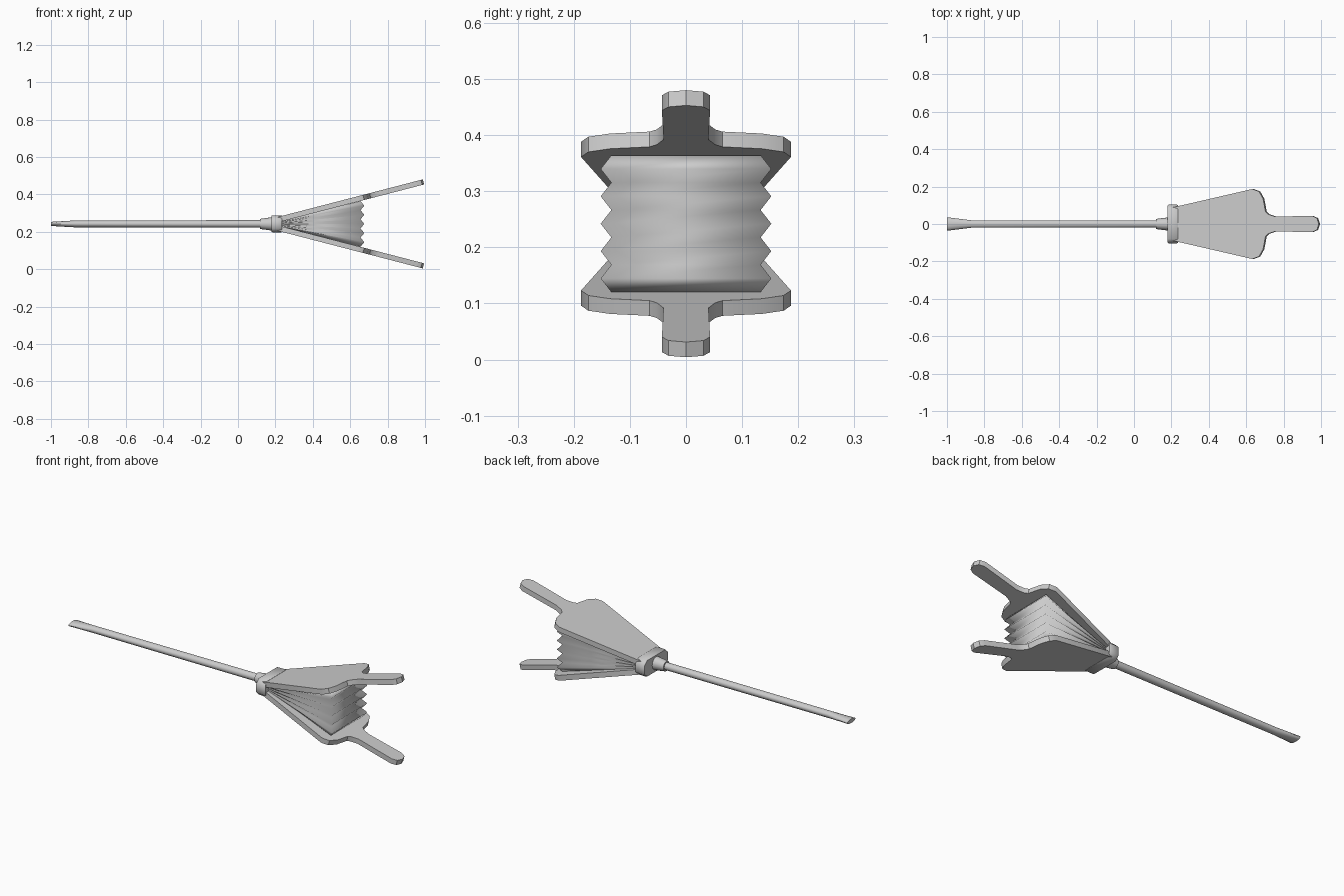
import bpy, bmesh, math
from mathutils import Vector

cube = bpy.data.objects.get("Cube")
if cube:
    bpy.data.objects.remove(cube)

MID = 0.242      # height of the centre line
SLOPE = 0.259    # rise of each board along x

grey = bpy.data.materials.new("plain grey")
grey.use_nodes = True
colour = (0.6, 0.6, 0.6, 1)
grey.diffuse_color = colour
grey.node_tree.nodes["Principled BSDF"].inputs["Base Color"].default_value = colour


def finish(name, bm, angle=None):
    """Turn a bmesh into a named object, smooth below the given angle."""
    bmesh.ops.recalc_face_normals(bm, faces=bm.faces)
    mesh = bpy.data.meshes.new(name)
    bm.to_mesh(mesh)
    bm.free()
    mesh.materials.append(grey)
    ob = bpy.data.objects.new(name, mesh)
    bpy.context.collection.objects.link(ob)
    if angle:
        bpy.ops.object.select_all(action='DESELECT')
        ob.select_set(True)
        bpy.context.view_layer.objects.active = ob
        bpy.ops.object.shade_smooth_by_angle(angle=math.radians(angle))
    return ob


def loft(name, rings, angle):
    """Skin closed rings of points and cap both ends."""
    bm = bmesh.new()
    loops = [[bm.verts.new(p) for p in ring] for ring in rings]
    n = len(loops[0])
    for a, b in zip(loops, loops[1:]):
        for i in range(n):
            j = (i + 1) % n
            bm.faces.new((a[i], a[j], b[j], b[i]))
    bm.faces.new(loops[0])
    bm.faces.new(loops[-1])
    return finish(name, bm, angle)


def oval(x, ry, rz, sides=16):
    return [(x, ry * math.cos(math.tau * i / sides),
             MID + rz * math.sin(math.tau * i / sides)) for i in range(sides)]


# Long pipe with a flattened, flared tip
loft("pipe", [oval(-1, 0.036, 0.011), oval(-0.87, 0.02, 0.0185),
              oval(0.13, 0.02, 0.02)], 40)

# Tapered socket holding the pipe
loft("pipe_socket", [oval(0.118, 0.027, 0.027), oval(0.19, 0.036, 0.037)], 40)


# Chamfered collar clamping the boards
def collar_ring(x, s):
    half = [(0.103, 0.024), (0.08, 0.045), (-0.08, 0.045), (-0.103, 0.024)]
    pts = half + [(-y, -z) for y, z in half]
    return [(x, y * s, MID + z * s) for y, z in pts]


loft("collar", [collar_ring(0.18, 0.97), collar_ring(0.185, 1),
                collar_ring(0.23, 1), collar_ring(0.235, 0.97)], 50)

# Two paddle boards with handles, mirrored about the centre line
side = [(0.21, 0.088), (0.64, 0.187), (0.675, 0.174), (0.697, 0.135),
        (0.71, 0.065), (0.725, 0.052), (0.76, 0.04), (0.96, 0.043),
        (0.985, 0.031)]
outline = side + [(0.995, 0)] + [(x, -y) for x, y in reversed(side)]
normal = Vector((-SLOPE, 0, 1)).normalized()
for name, sign in (("top_board", 1), ("bottom_board", -1)):
    bm = bmesh.new()
    inner = [Vector((x, y, 0.014 + SLOPE * (x - 0.235))) for x, y in outline]
    face = bm.faces.new([bm.verts.new(p) for p in inner])
    ext = bmesh.ops.extrude_face_region(bm, geom=[face])
    new = [v for v in ext["geom"] if isinstance(v, bmesh.types.BMVert)]
    bmesh.ops.translate(bm, verts=new, vec=normal * 0.028)
    for v in bm.verts:
        v.co.z = MID + sign * v.co.z
    finish(name, bm, 35)

# Pleated bellows: layers fanning out from the collar, alternating in and out
PLEATS = 5
layers = []
for i in range(2 * PLEATS + 1):
    t = 1 - i / PLEATS
    out = i % 2
    back_x = 0.675 if out else 0.655
    back_y = 0.152 if out else 0.133
    near_y = 0.072 if out else 0.066
    near_z, back_z = MID + 0.012 * t, MID + 0.122 * t
    layers.append([(0.215, near_y, near_z), (back_x, back_y, back_z),
                   (back_x, -back_y, back_z), (0.215, -near_y, near_z)])
loft("bellows", layers, 85)
